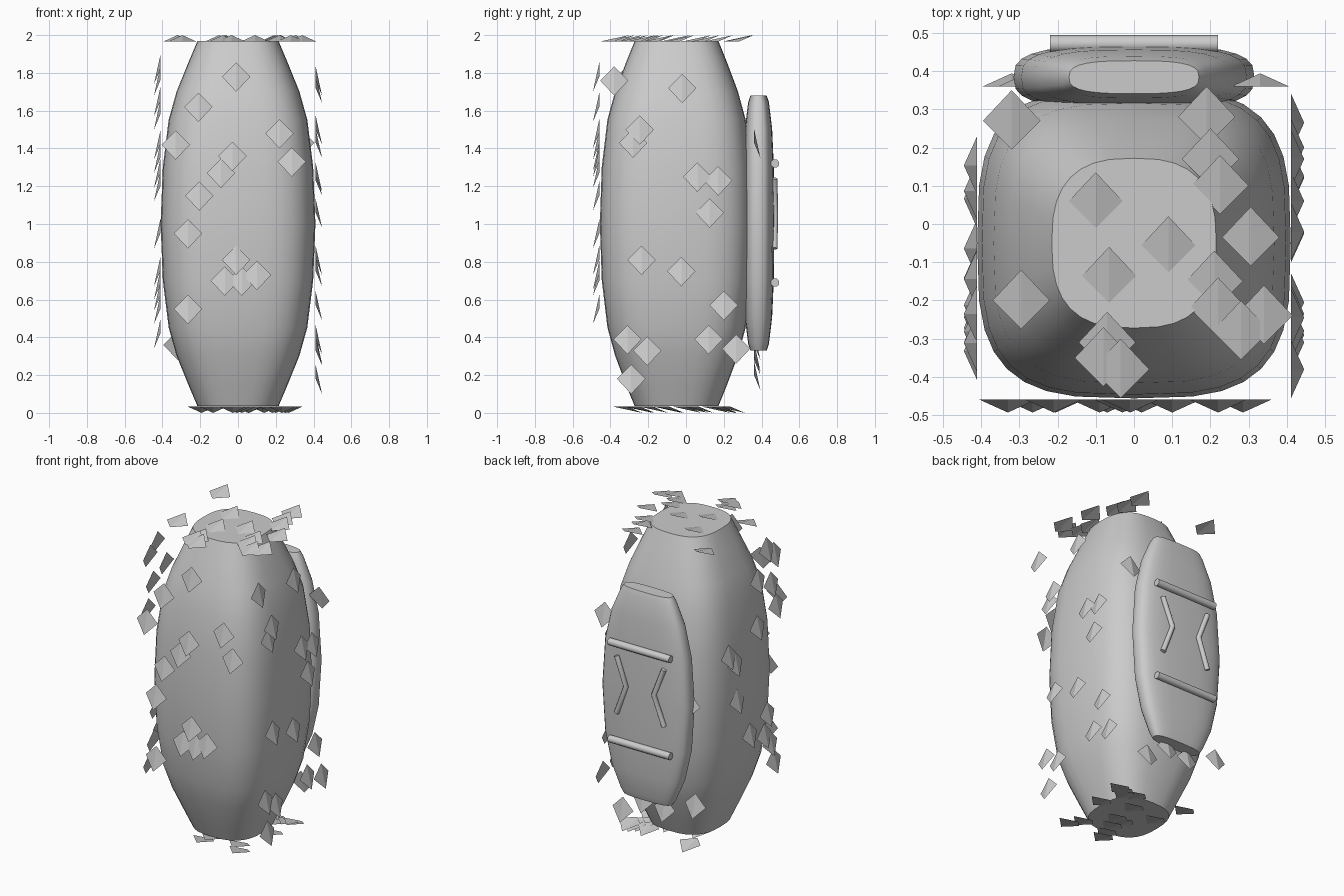
import bpy, bmesh, math, random
from mathutils import Vector

if "Cube" in bpy.data.objects:
    bpy.data.objects.remove(bpy.data.objects["Cube"])

random.seed(4)


def finish(name, bm, smooth=None):
    mesh = bpy.data.meshes.new(name)
    bm.to_mesh(mesh)
    bm.free()
    ob = bpy.data.objects.new(name, mesh)
    bpy.context.collection.objects.link(ob)
    if smooth:
        bpy.context.view_layer.objects.active = ob
        ob.select_set(True)
        bpy.ops.object.shade_smooth_by_angle(angle=math.radians(smooth))
        ob.select_set(False)
    return ob


def loft(name, sections, cy, mid, sides):
    """Stack superellipse rings; sections (z offset, half x, half y, power) mirrored about mid."""
    rings = [(mid - z, a, b, n) for z, a, b, n in sections]
    rings += [(mid + z, a, b, n) for z, a, b, n in reversed(sections[:-1])]
    bm = bmesh.new()
    loops = []
    for z, a, b, n in rings:
        loop = []
        for i in range(sides):
            t = math.tau * i / sides
            c, s = math.cos(t), math.sin(t)
            x = a * math.copysign(abs(c) ** (2 / n), c)
            y = b * math.copysign(abs(s) ** (2 / n), s)
            loop.append(bm.verts.new((x, cy + y, z)))
        loops.append(loop)
    for l0, l1 in zip(loops, loops[1:]):
        for i in range(sides):
            j = (i + 1) % sides
            bm.faces.new((l0[i], l0[j], l1[j], l1[i]))
    bm.faces.new(loops[0][::-1])
    bm.faces.new(loops[-1])
    return finish(name, bm, 45)


def tube(name, points, radius):
    cu = bpy.data.curves.new(name, 'CURVE')
    cu.dimensions = '3D'
    cu.bevel_depth = radius
    cu.bevel_resolution = 3
    cu.use_fill_caps = True
    sp = cu.splines.new('POLY')
    sp.points.add(len(points) - 1)
    for p, co in zip(sp.points, points):
        p.co = (*co, 1)
    ob = bpy.data.objects.new(name, cu)
    bpy.context.collection.objects.link(ob)


def flakes(name, centres, normal, tip):
    """Folded diamonds whose tip corner lifts away from the surface."""
    n, t = Vector(normal), Vector(tip)
    u = t.cross(n)
    bm = bmesh.new()
    for c in centres:
        c = Vector(c)
        v = [bm.verts.new(p) for p in (c - t * 0.075, c + u * 0.075,
                                       c + t * 0.08 + n * 0.034, c - u * 0.075)]
        bm.faces.new((v[0], v[1], v[2]))
        bm.faces.new((v[0], v[2], v[3]))
    finish(name, bm)


# Barrel-shaped body
loft("body", [(0.966, 0.215, 0.222, 2.7), (0.86, 0.26, 0.265, 2.8), (0.7, 0.325, 0.325, 3),
              (0.55, 0.367, 0.366, 3.2), (0.3, 0.398, 0.396, 3.3), (0, 0.41, 0.406, 3.3)],
     -0.05, 1.002, 32)

# Shell on the back
loft("back_shell", [(0.675, 0.17, 0.043, 3), (0.64, 0.19, 0.055, 3), (0.5, 0.25, 0.072, 3),
                    (0.3, 0.295, 0.081, 3), (0, 0.315, 0.084, 3)], 0.384, 1.005, 28)

# Cross bars and bent strips on the shell
for label, z in (("upper", 1.32), ("lower", 0.69)):
    tube(label + "_bar", [(-0.22, 0.471, z), (0.22, 0.471, z)], 0.023)
for label, s in (("left", -1), ("right", 1)):
    tube(label + "_bent_strip", [(s * 0.17, 0.468, 1.24), (s * 0.1, 0.472, 1.06),
                                 (s * 0.17, 0.468, 0.87)], 0.016)

# Loose flakes on all six sides
front = [(-.01, 1.78), (-.21, 1.62), (-.33, 1.42), (.22, 1.48), (.285, 1.33), (-.03, 1.36),
         (-.09, 1.27), (-.205, 1.15), (-.265, .95), (-.01, .81), (-.07, .70), (.02, .70),
         (.10, .73), (-.265, .55)]
right = [(-.38, 1.76), (-.02, 1.72), (-.245, 1.5), (-.28, 1.43), (.06, 1.25), (.17, 1.23),
         (.125, 1.06), (-.235, .81), (-.025, .75), (.20, .57), (-.31, .39), (-.205, .33),
         (.12, .39), (.265, .34), (-.29, .18)]
top = [(-.32, .27), (.19, .28), (.2, .17), (.225, .10), (-.1, .055), (.305, -.035), (.09, -.06),
       (-.065, -.14), (.21, -.15), (-.295, -.2), (.22, -.22), (.34, -.24), (.28, -.28),
       (-.07, -.31), (-.08, -.35), (-.035, -.38)]
back = [(.33, 1.43), (-.32, .36), (-.28, 1.0), (.05, .3), (.2, .2), (-.1, .28)]
left_heights = [1.82, 1.76, 1.65, 1.58, 1.42, 1.35, 1.27, 1.2, .95, .75, .68, .62, .55, .42]
down, rear = (0, 0, -1), (0, 1, 0)
flakes("front_flakes", [(x, -0.459, z) for x, z in front], (0, -1, 0), down)
flakes("back_flakes", [(x, 0.36, z) for x, z in back], (0, 1, 0), down)
flakes("right_flakes", [(0.411, y, z) for y, z in right], (1, 0, 0), down)
flakes("left_flakes", [(-0.411, random.uniform(-0.37, 0.2), z) for z in left_heights],
       (-1, 0, 0), down)
flakes("top_flakes", [(x, y, 1.966) for x, y in top], (0, 0, 1), rear)
flakes("bottom_flakes", [(random.uniform(-0.33, 0.31), random.uniform(-0.37, 0.28), 0.034)
                         for _ in range(15)], down, rear)
